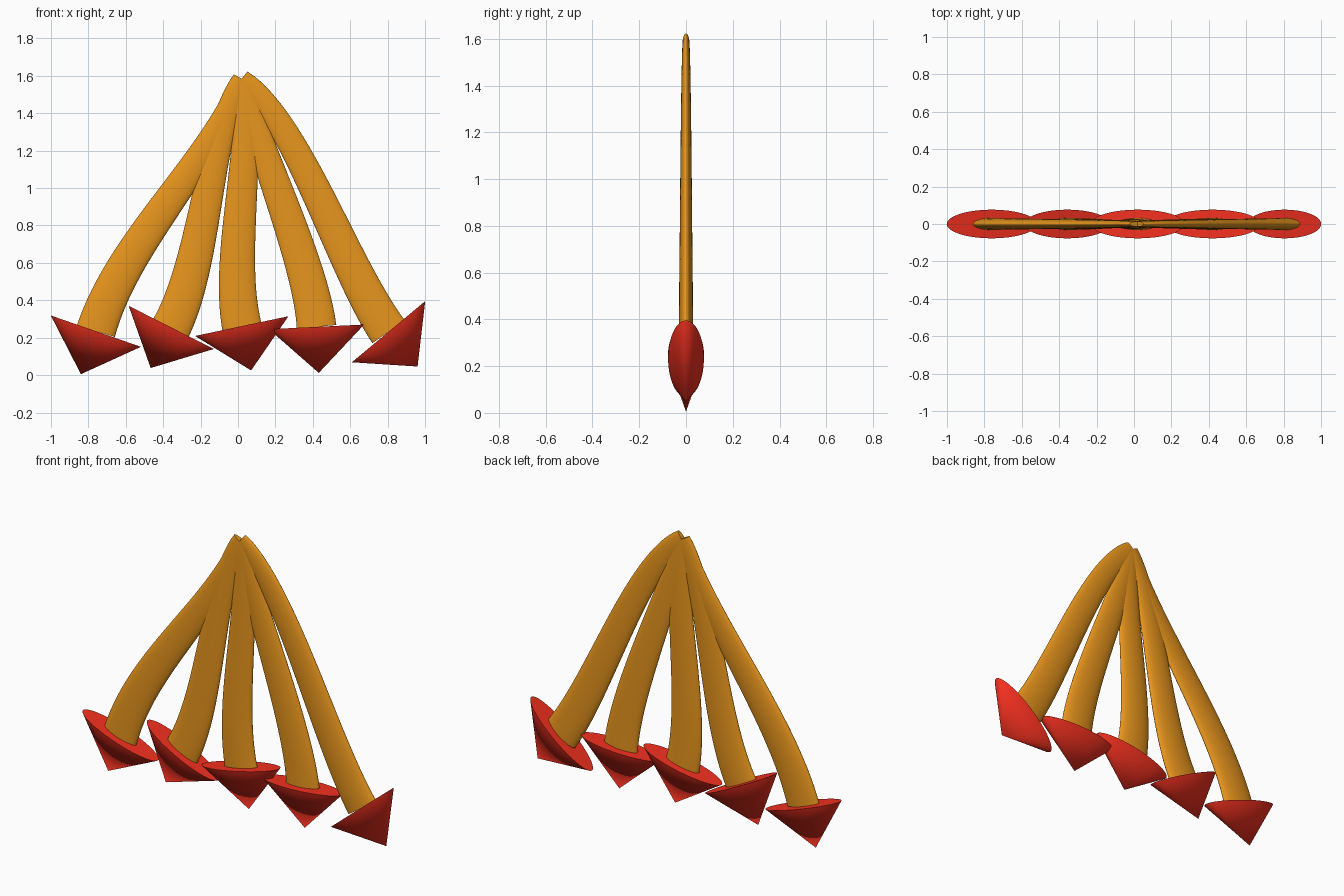
import bpy, bmesh, math
from mathutils import Vector, Matrix

if "Cube" in bpy.data.objects:
    bpy.data.objects.remove(bpy.data.objects["Cube"])

SQUASH = 0.3      # everything is flattened front to back
SEG = 64
TOP = Vector((0.02, 0, 1.585))

# Per strand: upper handle, lower handle, cone base centre, cone tip (x, z)
STRANDS = [
    ((-0.15, 1.12), (-0.612, 0.72), (-0.76, 0.235), (-0.84, 0.005)),
    ((-0.17, 1.23), (-0.17, 0.62), (-0.357, 0.255), (-0.467, 0.038)),
    ((0.09, 1.20), (-0.06, 0.65), (0.02, 0.262), (0.07, 0.025)),
    ((0.10, 1.22), (0.385, 0.62), (0.42, 0.258), (0.432, 0.012)),
    ((0.32, 1.35), (0.56, 0.58), (0.805, 0.232), (0.96, 0.046)),
]


def material(name, rgb):
    m = bpy.data.materials.new(name)
    m.diffuse_color = (*rgb, 1)
    m.use_nodes = True
    m.node_tree.nodes["Principled BSDF"].inputs["Base Color"].default_value = m.diffuse_color
    return m


def finish(name, bm, mat):
    bmesh.ops.recalc_face_normals(bm, faces=bm.faces)
    me = bpy.data.meshes.new(name)
    bm.to_mesh(me)
    bm.free()
    me.materials.append(mat)
    ob = bpy.data.objects.new(name, me)
    bpy.context.collection.objects.link(ob)
    bpy.ops.object.select_all(action='DESELECT')
    ob.select_set(True)
    bpy.context.view_layer.objects.active = ob
    bpy.ops.object.shade_smooth_by_angle(angle=math.radians(35))


def xz(p):
    return Vector((p[0], 0, p[1]))


def strand(name, p0, p1, p2, p3, mat, steps=32):
    """Tapered flat tube swept along a cubic curve in the xz plane."""
    bm = bmesh.new()
    rings = []
    for i in range(steps + 1):
        t = i / steps
        u = 1 - t
        c = p0 * u**3 + p1 * 3*u*u*t + p2 * 3*u*t*t + p3 * t**3
        d = ((p1 - p0) * u*u + (p2 - p1) * 2*u*t + (p3 - p2) * t*t).normalized()
        side = Vector((-d.z, 0, d.x))
        r = 0.048 + 0.058 * t**0.7
        rings.append([bm.verts.new(c + side * r * math.cos(a)
                                   + Vector((0, r * SQUASH * math.sin(a), 0)))
                      for a in (2 * math.pi * k / SEG for k in range(SEG))])
    for a, b in zip(rings, rings[1:]):
        for k in range(SEG):
            n = (k + 1) % SEG
            bm.faces.new((a[k], a[n], b[n], b[k]))
    bm.faces.new(rings[0])
    bm.faces.new(rings[-1])
    finish(name, bm, mat)


def tip(name, base, apex, mat):
    """Flattened cone with its flat base around the strand end."""
    bm = bmesh.new()
    axis = apex - base
    rot = axis.to_track_quat('Z', 'Y').to_matrix().to_4x4()
    m = (Matrix.Diagonal((1, SQUASH, 1, 1))
         @ Matrix.Translation((base + apex) / 2) @ rot)
    bmesh.ops.create_cone(bm, cap_ends=True, segments=SEG, radius1=0.255,
                          radius2=0, depth=axis.length, matrix=m)
    finish(name, bm, mat)


orange = material("orange", (0.8, 0.3, 0.012))
red = material("red", (0.9, 0.03, 0.014))
for i, (h1, h2, base, apex) in enumerate(STRANDS, 1):
    strand(f"strand_{i}", TOP, xz(h1), xz(h2), xz(base), orange)
    tip(f"cone_tip_{i}", xz(base), xz(apex), red)
